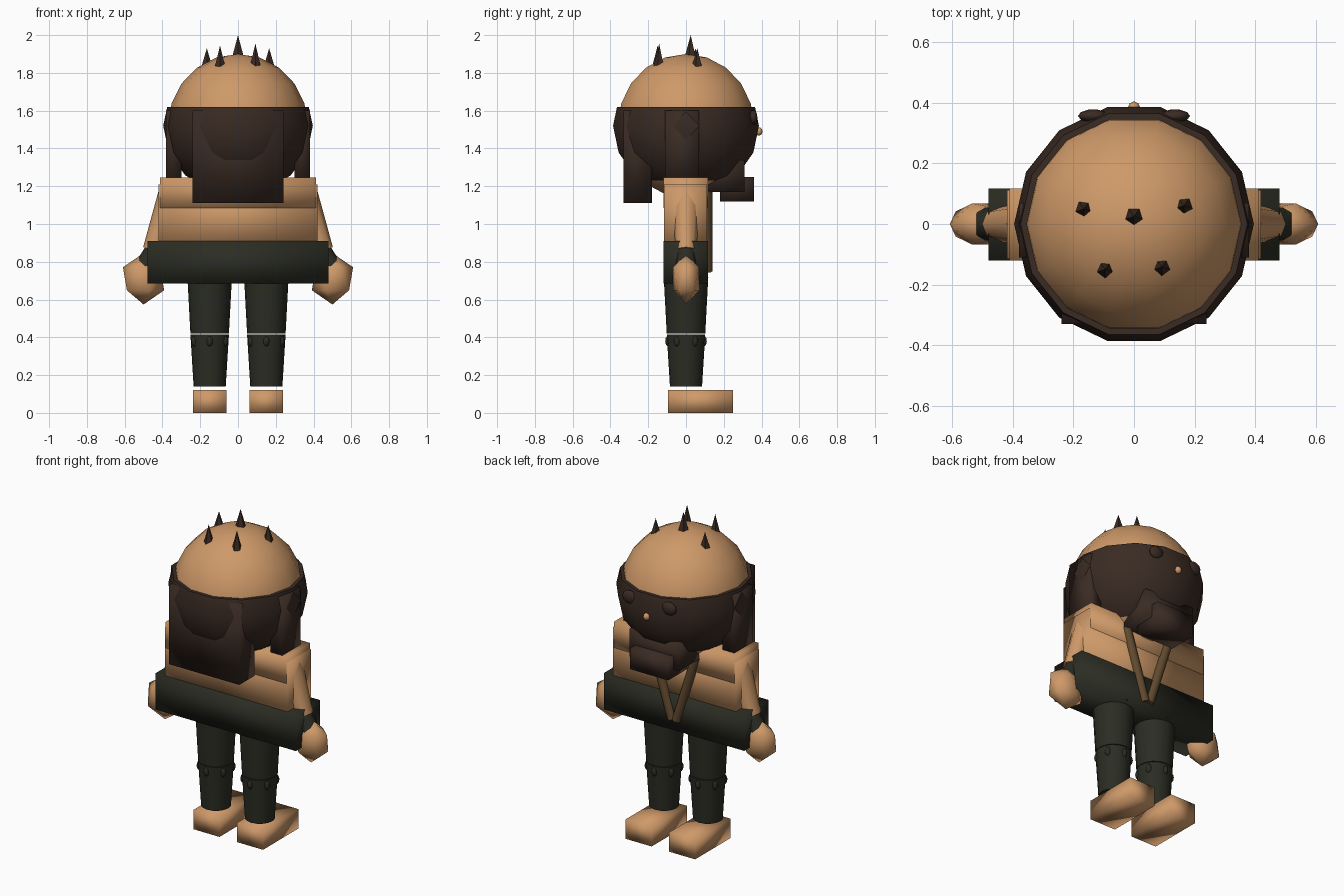
import bpy, bmesh, math
from mathutils import Vector

if "Cube" in bpy.data.objects:
    bpy.data.objects.remove(bpy.data.objects["Cube"])


def material(name, rgb):
    m = bpy.data.materials.new(name)
    m.diffuse_color = (*rgb, 1)
    m.use_nodes = True
    m.node_tree.nodes["Principled BSDF"].inputs["Base Color"].default_value = m.diffuse_color
    return m


SKIN = material("skin", (0.62, 0.32, 0.14))
HAIR = material("dark_brown", (0.042, 0.024, 0.017))
CLOTH = material("dark_green", (0.024, 0.026, 0.017))
STRAP = material("strap_brown", (0.12, 0.068, 0.028))


def finish(name, mat, angle=180):
    ob = bpy.context.object
    ob.name = name
    ob.data.materials.append(mat)
    if angle:
        bpy.ops.object.shade_smooth_by_angle(angle=math.radians(angle))
    return ob


def box(name, mat, x, y, z, angle=180):
    """Box from (low, high) ranges."""
    bpy.ops.mesh.primitive_cube_add(size=1, location=[sum(r) / 2 for r in (x, y, z)])
    bpy.context.object.scale = [r[1] - r[0] for r in (x, y, z)]
    bpy.ops.object.transform_apply(location=False, rotation=False, scale=True)
    return finish(name, mat, angle)


def ball(name, mat, loc, scale, segs=14, rings=10):
    bpy.ops.mesh.primitive_uv_sphere_add(segments=segs, ring_count=rings, radius=1, location=loc,
                                         rotation=(0, 0, math.pi / 2))
    bpy.context.object.scale = (scale[1], scale[0], scale[2])
    bpy.ops.object.transform_apply(location=False, rotation=True, scale=True)
    return finish(name, mat)


def rod(name, mat, a, b, r1, r2, sides=12, angle=50):
    """Tapered rod from point a to point b."""
    a, b = Vector(a), Vector(b)
    d = b - a
    bpy.ops.mesh.primitive_cone_add(vertices=sides, radius1=r1, radius2=r2, depth=d.length,
                                    location=(a + b) / 2,
                                    rotation=d.to_track_quat('Z', 'Y').to_euler())
    return finish(name, mat, angle)


# Head: skull and the hair shell cut flat above the brow
ball("skull", SKIN, (0, 0, 1.52), (0.37, 0.37, 0.38))
shell = ball("hair_shell", HAIR, (0, 0, 1.52), (0.396, 0.396, 0.37), 14, 8)
bm = bmesh.new()
bm.from_mesh(shell.data)
cut = bmesh.ops.bisect_plane(bm, geom=bm.verts[:] + bm.edges[:] + bm.faces[:],
                             plane_co=(0, 0, 0.1), plane_no=(0, 0, 1), clear_outer=True)
rim = [e for e in cut["geom_cut"] if isinstance(e, bmesh.types.BMEdge)]
for f in bmesh.ops.contextual_create(bm, geom=rim)["faces"]:
    f.smooth = False
bm.to_mesh(shell.data)
bm.free()
bpy.context.view_layer.objects.active = shell
bpy.ops.object.shade_smooth_by_angle(angle=math.radians(50))

# Hanging hair, beard and face
box("back_hair", HAIR, (-0.24, 0.24), (-0.33, -0.18), (1.11, 1.6))
box("upper_beard", HAIR, (-0.17, 0.17), (0.05, 0.31), (1.17, 1.34))
box("lower_beard", HAIR, (-0.13, 0.13), (0.18, 0.36), (1.12, 1.25))
ball("nose", SKIN, (0, 0.385, 1.49), (0.02, 0.02, 0.022), 8, 6)

# Scalp spikes: x, y, base height, tip height
for x, y, z0, z1 in [(0, 0.025, 1.87, 2.0), (-0.165, 0.05, 1.83, 1.93), (0.165, 0.06, 1.83, 1.93),
                     (-0.095, -0.15, 1.825, 1.945), (0.092, -0.142, 1.83, 1.955)]:
    rod("spike", HAIR, (x, y, z0), (x, y, z1), 0.036 if x == 0 else 0.031, 0, 5, 30)

# Torso and belt
box("torso", SKIN, (-0.42, 0.42), (-0.116, 0.112), (0.86, 1.21))
box("shoulders", SKIN, (-0.412, 0.412), (-0.12, 0.117), (1.085, 1.245))
box("hip_wrap", CLOTH, (-0.48, 0.48), (-0.12, 0.117), (0.685, 0.91))

for s in (-1, 1):
    # Side hair and eyes
    box("side_hair", HAIR, sorted((s * 0.3, s * 0.38)), (-0.11, 0.07), (1.19, 1.6))
    ball("eye", HAIR, (s * 0.135, 0.357, 1.565), (0.05, 0.022, 0.04), 10, 6)
    # Crossing straps on the chest
    rod("strap", STRAP, (s * 0.15, 0.112, 1.18), (s * 0.015, 0.112, 0.75), 0.028, 0.028, 8)
    # Arm, cuff and fist
    rod("arm", SKIN, (s * 0.35, 0, 1.15), (s * 0.45, 0, 0.86), 0.075, 0.055, 8)
    rod("cuff", CLOTH, (s * 0.43, 0, 0.88), (s * 0.495, 0, 0.77), 0.05, 0.055, 8)
    bpy.ops.mesh.primitive_ico_sphere_add(subdivisions=1, radius=1, location=(s * 0.5, 0, 0.71))
    bpy.context.object.scale = (s * 0.122, 0.08, 0.136)
    bpy.ops.object.transform_apply(location=False, rotation=False, scale=True)
    if s < 0:
        bpy.context.object.data.flip_normals()
    finish("fist", SKIN)
    # Leg, knee folds and foot
    rod("thigh", CLOTH, (s * 0.15, 0, 0.42), (s * 0.15, 0, 0.72), 0.102, 0.118, 16)
    rod("shin", CLOTH, (s * 0.15, 0, 0.14), (s * 0.15, 0, 0.416), 0.085, 0.102, 16)
    for k in range(6):
        a = math.radians(30 + 60 * k)
        ball("knee_fold", CLOTH, (s * 0.15 + 0.092 * math.cos(a), 0.092 * math.sin(a), 0.38),
             (0.018, 0.018, 0.03), 8, 6)
    box("foot", SKIN, sorted((s * 0.06, s * 0.238)), (-0.095, 0.25), (0, 0.12))
